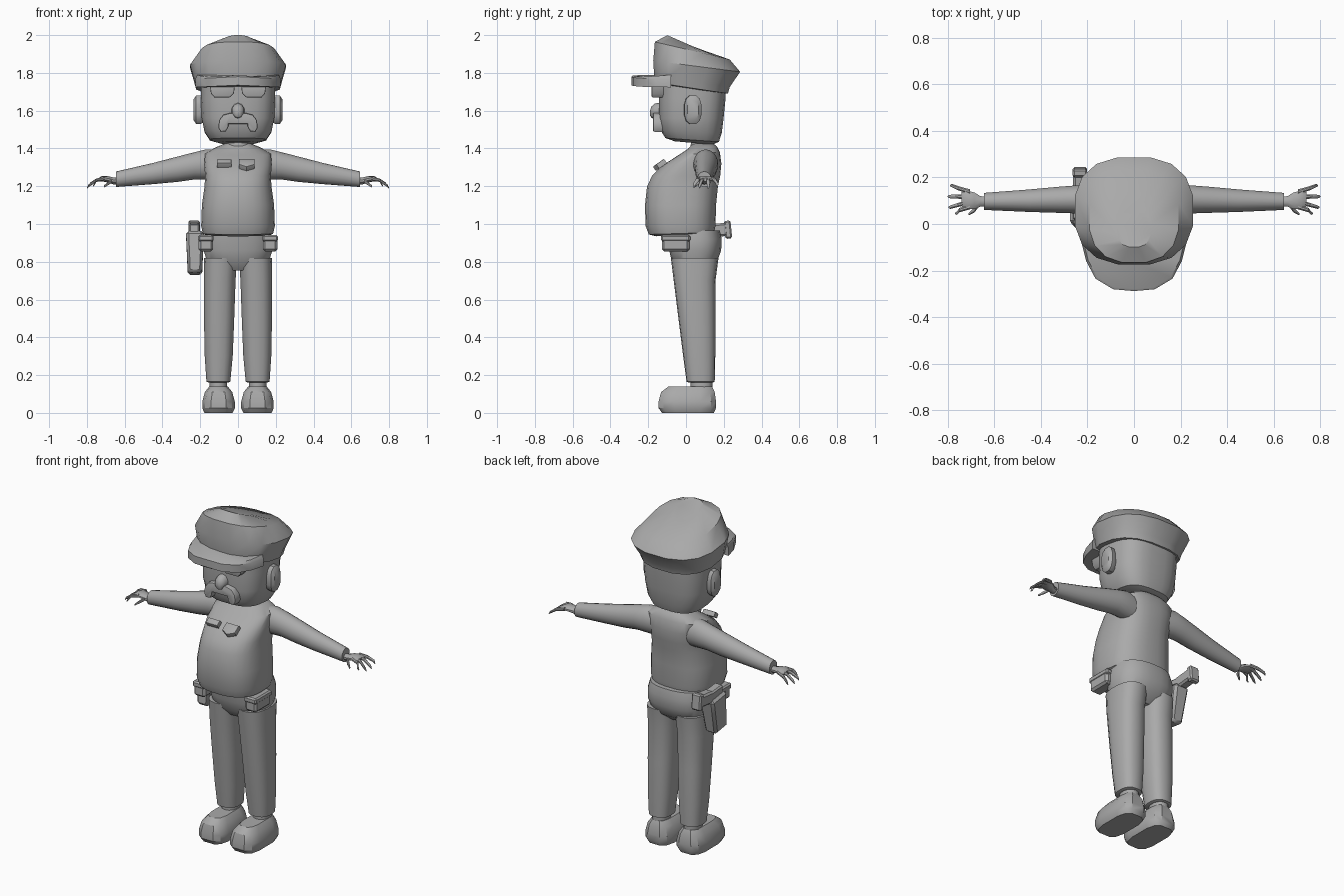
import bpy, bmesh, math
from mathutils import Vector, Matrix

grey = bpy.data.materials.new("plain grey")
grey.diffuse_color = (0.4, 0.4, 0.4, 1)


def finish(name, bm):
    bmesh.ops.recalc_face_normals(bm, faces=bm.faces[:])
    me = bpy.data.meshes.new(name)
    bm.to_mesh(me)
    bm.free()
    me.materials.append(grey)
    ob = bpy.data.objects.new(name, me)
    bpy.context.collection.objects.link(ob)
    return ob


def ring(c, u, v, n=20, p=2.0):
    """Superellipse ring of n points spanned by half-axes u and v."""
    c, u, v = Vector(c), Vector(u), Vector(v)
    pts = []
    for i in range(n):
        a = 2 * math.pi * (i + 0.5) / n
        x = math.copysign(abs(math.cos(a)) ** (2 / p), math.cos(a))
        y = math.copysign(abs(math.sin(a)) ** (2 / p), math.sin(a))
        pts.append(c + u * x + v * y)
    return pts


def layer(hx, yf, yb, zf, zb=None, cx=0, n=20, p=2.6):
    """Level (or front-to-back tilted) ring."""
    zb = zf if zb is None else zb
    return ring((cx, (yf + yb) / 2, (zf + zb) / 2), (hx, 0, 0),
                (0, (yb - yf) / 2, (zb - zf) / 2), n, p)


def loft(name, rings, s=1):
    bm = bmesh.new()
    rows = [[bm.verts.new((q[0] * s, q[1], q[2])) for q in r] for r in rings]
    n = len(rows[0])
    for a, b in zip(rows, rows[1:]):
        for i in range(n):
            bm.faces.new((a[i], a[(i + 1) % n], b[(i + 1) % n], b[i]))
    bm.faces.new(rows[0])
    bm.faces.new(rows[-1])
    return finish(name, bm)


def tube(name, path, s=1, n=8):
    """Tapered limb along x: path of (x, y, z, half y, half z)."""
    return loft(name, [ring((x, y, z), (0, hy, 0), (0, 0, hz), n)
                       for x, y, z, hy, hz in path], s)


def box(name, c, size, bevel=0.01, rot=0, taper=1):
    bm = bmesh.new()
    bmesh.ops.create_cube(bm, size=1)
    for v in bm.verts:
        if v.co.z < 0:
            v.co.x *= taper
            v.co.y *= taper
    bmesh.ops.transform(bm, verts=bm.verts, matrix=Matrix.Translation(c)
                        @ Matrix.Rotation(rot, 4, 'X') @ Matrix.Diagonal((*size, 1)))
    bmesh.ops.bevel(bm, geom=bm.edges[:], offset=bevel, segments=1, affect='EDGES')
    return finish(name, bm)


def slab(name, outline, matrix, depth, bevel):
    """Flat outline extruded along local z with a bevelled front edge."""
    bm = bmesh.new()
    f = bm.faces.new([bm.verts.new((x, y, 0)) for x, y in outline])
    f.normal_update()
    ext = bmesh.ops.extrude_face_region(bm, geom=[f])["geom"]
    top = [g for g in ext if isinstance(g, bmesh.types.BMVert)]
    bmesh.ops.translate(bm, verts=top, vec=(0, 0, depth))
    rim = [e for e in bm.edges if all(v in top for v in e.verts)]
    bmesh.ops.bevel(bm, geom=rim, offset=bevel, segments=2, affect='EDGES', profile=0.5)
    bmesh.ops.transform(bm, matrix=matrix, verts=bm.verts)
    return finish(name, bm)


# Head and neck
loft("head", [layer(*r, n=24, p=2.9) for r in (
    (0.09, -0.06, 0.14, 1.438, 1.42), (0.15, -0.11, 0.175, 1.455, 1.435),
    (0.178, -0.135, 0.19, 1.495, 1.48), (0.193, -0.145, 0.2, 1.56),
    (0.198, -0.145, 0.21, 1.66), (0.198, -0.145, 0.213, 1.75, 1.72))])
loft("neck", [layer(0.06, 0.02, 0.14, 1.39), layer(0.06, 0.03, 0.14, 1.46)])

# Cap: band, flared crown and peak
loft("cap", [layer(*r, n=16, p=2.5) for r in (
    (0.205, -0.16, 0.205, 1.745, 1.69), (0.225, -0.168, 0.225, 1.75, 1.69),
    (0.235, -0.172, 0.235, 1.79, 1.725), (0.258, -0.177, 0.29, 1.865, 1.805),
    (0.195, -0.168, 0.235, 1.965, 1.87), (0.075, -0.10, 0.06, 2.0, 1.93))])
half = [(0.225, -0.08), (0.205, -0.16), (0.165, -0.235), (0.09, -0.28)]
peak = half + [(0.0, -0.288)] + [(-x, y) for x, y in reversed(half)]
loft("cap_visor", [
    [(x, y, 1.735 - 0.05 * abs(x)) for x, y in peak],
    [(x, y, 1.78 - 0.05 * abs(x)) for x, y in peak],
    [(x * 0.96, y * 0.97, 1.80 + 0.1 * (y + 0.16) - 0.08 * abs(x)) for x, y in peak]])

# Face
upright = Matrix.Translation((0, -0.12, 0)) @ Matrix.Rotation(math.pi / 2, 4, 'X')
loft("nose", [ring((0, y, z), (hx, 0, 0), (0, 0, hz), 10) for y, z, hx, hz in (
    (-0.12, 1.6, 0.036, 0.045), (-0.165, 1.597, 0.034, 0.041),
    (-0.183, 1.592, 0.024, 0.03), (-0.19, 1.588, 0.01, 0.014))])
side = [(0.04, 1.588), (0.078, 1.578), (0.1, 1.55), (0.104, 1.51),
        (0.092, 1.488), (0.065, 1.49), (0.052, 1.512), (0.05, 1.53)]
slab("moustache", side + [(-x, z) for x, z in reversed(side)], upright, 0.055, 0.008)
lens = [(0.016, 1.737), (0.15, 1.737), (0.143, 1.69), (0.125, 1.67),
        (0.045, 1.67), (0.022, 1.69)]
box("glasses_bridge", (0, -0.155, 1.735), (0.31, 0.05, 0.018), 0.004)
for s, tag in ((1, "left"), (-1, "right")):
    slab("lens_" + tag, [(x * s, z) for x, z in lens][::s], upright, 0.062, 0.006)
    loft("ear_" + tag, [ring((x, y, z), (0, hy, 0), (0, 0, hz), 12, 2.6)
                        for x, y, z, hy, hz in (
        (0.17, 0.03, 1.605, 0.036, 0.065), (0.2, 0.035, 1.605, 0.046, 0.078),
        (0.222, 0.037, 1.605, 0.046, 0.077), (0.236, 0.037, 1.605, 0.03, 0.055))], s)

# Shirt
loft("shirt", [layer(*r, n=28, p=2.6) for r in (
    (0.165, -0.16, 0.13, 0.935, 0.945), (0.187, -0.198, 0.15, 0.945, 0.955),
    (0.196, -0.215, 0.157, 0.99), (0.192, -0.218, 0.16, 1.1),
    (0.178, -0.207, 0.17, 1.2), (0.175, -0.18, 0.182, 1.255),
    (0.18, -0.125, 0.188, 1.31, 1.32), (0.175, -0.04, 0.18, 1.365, 1.38),
    (0.12, 0.01, 0.165, 1.398, 1.41), (0.06, 0.04, 0.14, 1.43))])
chest = Matrix.Translation((0, -0.125, 1.305)) @ Matrix.Rotation(math.radians(35), 4, 'X')
slab("chest_badge", [(0.005, 0.03), (0.005, -0.02), (0.045, -0.042), (0.088, -0.02),
                     (0.088, 0.03)][::1], chest, 0.028, 0.005)
slab("name_plate", [(-0.112, 0.028), (-0.112, -0.008), (-0.035, -0.008),
                    (-0.035, 0.028)], chest, 0.028, 0.005)

# Arms and hands
fingers = {"index": (0.768, 0.046, 1.2), "middle": (0.797, 0.072, 1.192),
           "ring": (0.80, 0.118, 1.19), "little": (0.79, 0.165, 1.2)}
for s, tag in ((1, "left"), (-1, "right")):
    tube("sleeve_" + tag, [
        (0.09, 0.1, 1.31, 0.06, 0.08), (0.17, 0.105, 1.315, 0.066, 0.08),
        (0.23, 0.106, 1.308, 0.062, 0.072), (0.32, 0.104, 1.29, 0.057, 0.067),
        (0.45, 0.1, 1.267, 0.049, 0.056), (0.645, 0.097, 1.237, 0.037, 0.041)], s, 18)
    tube("palm_" + tag, [
        (0.63, 0.097, 1.227, 0.02, 0.018), (0.66, 0.097, 1.228, 0.024, 0.018),
        (0.685, 0.1, 1.236, 0.037, 0.017), (0.72, 0.104, 1.24, 0.042, 0.014),
        (0.74, 0.106, 1.234, 0.032, 0.009)], s, 10)
    for i, (f, (x, y, z)) in enumerate(fingers.items()):
        y0 = 0.073 + 0.022 * i
        tube(f"{f}_finger_{tag}", [
            (0.705, y0, 1.24, 0.011, 0.011),
            (0.75, y0 * 0.5 + y * 0.5, 1.232, 0.01, 0.01),
            (x - 0.008, y, z + 0.012, 0.008, 0.008), (x, y, z, 0.003, 0.003)], s)
    tube("thumb_" + tag, [
        (0.668, 0.085, 1.23, 0.014, 0.012), (0.685, 0.06, 1.217, 0.012, 0.011),
        (0.71, 0.042, 1.198, 0.005, 0.006)], s)

# Trousers
loft("trouser_hips", [layer(*r, n=24, p=2.5) for r in (
    (0.09, -0.04, 0.11, 0.755), (0.165, -0.075, 0.165, 0.80),
    (0.183, -0.09, 0.187, 0.86), (0.182, -0.1, 0.19, 0.92),
    (0.172, -0.105, 0.18, 0.965))])
for s, tag in ((1, "left"), (-1, "right")):
    loft("trouser_leg_" + tag, [layer(hx, a, b, z, None, cx, 18, 2.5)
                                for cx, hx, a, b, z in (
        (0.103, 0.052, 0.015, 0.14, 0.16), (0.104, 0.064, 0.003, 0.152, 0.165),
        (0.102, 0.075, -0.015, 0.155, 0.3), (0.1, 0.081, -0.04, 0.156, 0.5),
        (0.097, 0.085, -0.065, 0.156, 0.7), (0.092, 0.088, -0.08, 0.172, 0.82))], s)
    # Ankles and shoes
    loft("ankle_" + tag, [layer(0.047, 0.025, 0.14, z, None, 0.104, 14, 2.2)
                          for z in (0.12, 0.18)], s)
    loft("shoe_" + tag, [layer(hx, a, b, z, None, 0.103, 12, 3.4) for hx, a, b, z in (
        (0.076, -0.13, 0.15, 0.0), (0.088, -0.148, 0.162, 0.025),
        (0.088, -0.148, 0.162, 0.06), (0.074, -0.135, 0.155, 0.11),
        (0.05, -0.095, 0.14, 0.14))], s)
    # Belt pouches
    box("belt_pouch_" + tag, (0.17 * s, -0.055, 0.892), (0.076, 0.145, 0.075), 0.012)
    box("pouch_flap_" + tag, (0.17 * s, -0.055, 0.925), (0.082, 0.155, 0.035), 0.008)

# Holster with the sidearm grip leaning back
box("holster", (-0.228, 0.055, 0.845), (0.095, 0.14, 0.22), 0.014, -0.15, 0.8)
box("sidearm_body", (-0.232, 0.085, 0.965), (0.055, 0.14, 0.06), 0.008, -0.1)
box("sidearm_grip", (-0.232, 0.175, 0.968), (0.06, 0.13, 0.07), 0.01, 0.1)
box("sidearm_butt", (-0.232, 0.222, 0.97), (0.062, 0.036, 0.095), 0.008, 0.1)

# Smooth shading with sharp edges kept
bpy.ops.object.select_all(action='SELECT')
bpy.context.view_layer.objects.active = bpy.data.objects["head"]
bpy.ops.object.shade_smooth_by_angle(angle=math.radians(35))
